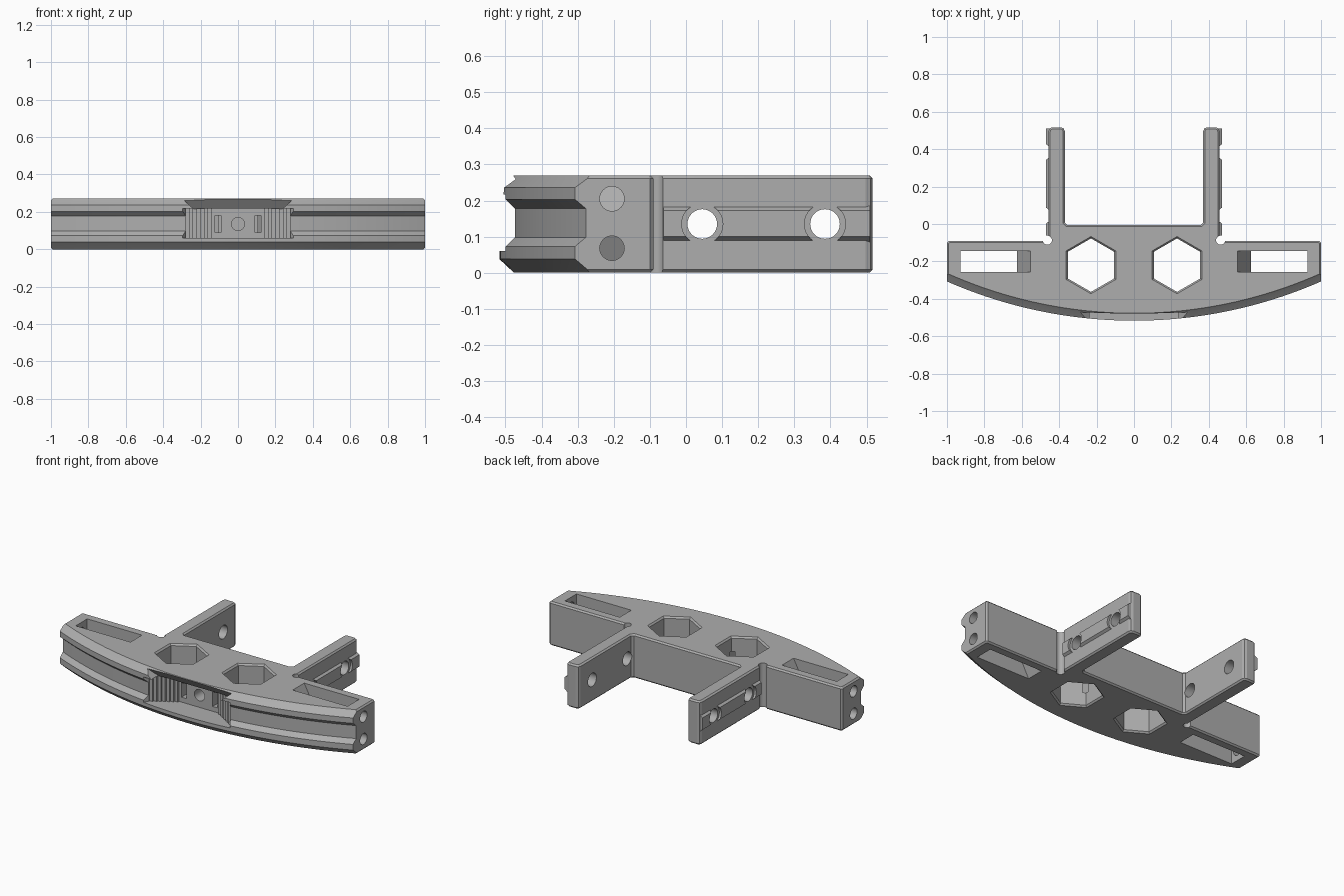
import bpy, bmesh, math
from mathutils import Vector, Matrix

cube = bpy.data.objects.get("Cube")
if cube:
    bpy.data.objects.remove(cube, do_unlink=True)

grey = bpy.data.materials.new("plain grey")
grey.use_nodes = True
grey.diffuse_color = (0.42, 0.42, 0.42, 1)
grey.node_tree.nodes["Principled BSDF"].inputs["Base Color"].default_value = (0.42, 0.42, 0.42, 1)

H = 0.27          # overall height
MID = H / 2


def loft(name, rings):
    """Closed solid through rings of equal point count."""
    bm = bmesh.new()
    loops = [[bm.verts.new(p) for p in ring] for ring in rings]
    n = len(loops[0])
    for a, b in zip(loops, loops[1:]):
        for i in range(n):
            j = (i + 1) % n
            bm.faces.new((a[i], a[j], b[j], b[i]))
    bm.faces.new(loops[0][::-1])
    bm.faces.new(loops[-1])
    bmesh.ops.recalc_face_normals(bm, faces=bm.faces[:])
    mesh = bpy.data.meshes.new(name)
    bm.to_mesh(mesh)
    bm.free()
    ob = bpy.data.objects.new(name, mesh)
    mesh.materials.append(grey)
    bpy.context.scene.collection.objects.link(ob)
    return ob


def circle(r, n, axis, centre, turn=0.0):
    """Ring of points around the given axis."""
    rot = Vector((0, 0, 1)).rotation_difference(Vector(axis)).to_matrix()
    pts = []
    for i in range(n):
        a = turn + math.tau * i / n
        pts.append(Vector(centre) + rot @ Vector((r * math.cos(a), r * math.sin(a), 0)))
    return pts


def rod(start, end, r, n=32):
    axis = (Vector(end) - Vector(start)).normalized()
    return loft("cutter", [circle(r, n, axis, start), circle(r, n, axis, end)])


def prism_z(points, z0, z1):
    return loft("cutter", [[(x, y, z) for x, y in points] for z in (z0, z1)])


def prism_y(name, points, y0, y1):
    return loft(name, [[(x, y, z) for x, z in points] for y in (y0, y1)])


def cut(ob, cutter):
    cutter.hide_render = True
    mod = ob.modifiers.new("cut", "BOOLEAN")
    mod.operation = "DIFFERENCE"
    mod.solver = "EXACT"
    mod.object = cutter
    bpy.ops.object.select_all(action="DESELECT")
    bpy.context.view_layer.objects.active = ob
    ob.select_set(True)
    bpy.ops.object.modifier_apply(modifier=mod.name)
    bpy.data.objects.remove(cutter, do_unlink=True)


def inset(points, dists):
    """Move each edge of a counter-clockwise outline inward by its own distance."""
    n = len(points)
    lines = []
    for i in range(n):
        p, q = Vector(points[i]), Vector(points[(i + 1) % n])
        d = (q - p).normalized()
        normal = Vector((-d.y, d.x))
        lines.append((normal, normal.dot(p) + dists[i]))
    out = []
    for i in range(n):
        (a, c), (b, e) = lines[i - 1], lines[i]
        det = a.x * b.y - a.y * b.x
        out.append(((c * b.y - e * a.y) / det, (a.x * e - b.x * c) / det))
    return out


# Plan outline: curved front, stepped wings, two rear arms
SEGS = 48
radius = (1 + 0.21 ** 2) / (2 * 0.21)
half = math.asin(1 / radius)
arc = []
for i in range(SEGS + 1):
    a = -half + 2 * half * i / SEGS
    arc.append((radius * math.sin(a), radius - 0.517 - radius * math.cos(a)))
side = [(1, -0.1), (0.99, -0.09), (0.457, -0.09), (0.457, 0.497), (0.451, 0.511),
        (0.437, 0.517), (0.39, 0.517), (0.376, 0.511), (0.37, 0.497),
        (0.37, 0.008), (0.357, -0.005)]
outline = arc + side + [(-x, y) for x, y in reversed(side)]

# Levels: height, front inset, inset of all other edges
levels = [(0, 0.04, 0.009), (0.009, 0.031, 0), (0.038, 0, 0), (0.073, 0, 0),
          (0.098, 0.027, 0), (0.178, 0.027, 0), (0.203, 0, 0), (0.236, 0, 0),
          (0.261, 0.031, 0), (H, 0.04, 0.009)]
rings = []
for z, front, other in levels:
    dists = [front if i < SEGS else other for i in range(len(outline))]
    rings.append([(x, y, z) for x, y in inset(outline, dists)])
body = loft("bumper_body", rings)

# Front pocket with stepped grip walls
TEETH = 8
steps = [(0.315, -0.6), (0.315, -0.53), (0.28, -0.475)]
x, y = steps[-1]
for i in range(TEETH):
    y += 0.0125
    steps.append((x, y))
    x -= 0.02
    steps.append((x, y))
pocket = steps + [(-px, py) for px, py in reversed(steps)]
cut(body, prism_z(pocket, 0.06, 0.217))

# Sloped upper lip of the pocket
lip = []
for z, w, back in ((0.214, 0.235, -0.435), (0.28, 0.31, -0.488)):
    lip.append([(-w, -0.6, z), (w, -0.6, z), (w, back, z), (-w, back, z)])
cut(body, loft("cutter", lip))

# Central screw hole
cut(body, rod((0, -0.45, MID), (0, -0.26, MID), 0.035))

for s in (1, -1):
    # Hexagonal well with chamfered rims
    hexes = [circle(r, 6, (0, 0, 1), (s * 0.23, -0.22, z), math.pi / 6)
             for z, r in ((-0.01, 0.163), (0.01, 0.143), (H - 0.01, 0.143), (H + 0.01, 0.163))]
    cut(body, loft("cutter", hexes))

    # Narrow passage from pocket to well
    passage = [(s * 0.09, 0.09), (s * 0.123, 0.09), (s * 0.123, 0.18), (s * 0.09, 0.18)]
    cut(body, prism_y("cutter", passage, -0.42, -0.27))

    # Wing slot with wedge-shaped inner wall
    slot = [(s * 0.548, -0.01), (s * 0.927, -0.01), (s * 0.927, H + 0.01),
            (s * 0.548, H + 0.01), (s * 0.625, MID)]
    cut(body, prism_y("cutter", slot, -0.257, -0.145))

    # Wing end holes
    for z in (0.068, 0.205):
        cut(body, rod((s * 1.05, -0.205, z), (s * 0.9, -0.205, z), 0.034))

    # Relief groove where arm meets wing
    cut(body, rod((s * 0.463, -0.087, -0.05), (s * 0.463, -0.087, H + 0.05), 0.024))

    # Raised rail on the arm's outer face
    rail = prism_y("left_arm_rail" if s > 0 else "right_arm_rail",
                   [(s * 0.445, 0.08), (s * 0.471, 0.1), (s * 0.471, 0.173), (s * 0.445, 0.19)],
                   -0.062, 0.51)

    # Arm bolt holes
    for y in (0.045, 0.385):
        cut(rail, rod((s * 0.43, y, MID), (s * 0.5, y, MID), 0.057))
        cut(body, rod((s * 0.3, y, MID), (s * 0.55, y, MID), 0.041))

# Smooth round surfaces, keep corners crisp
for ob in bpy.context.scene.collection.objects:
    if ob.type == "MESH":
        bpy.ops.object.select_all(action="DESELECT")
        ob.select_set(True)
        bpy.context.view_layer.objects.active = ob
        bpy.ops.object.shade_smooth_by_angle(angle=math.radians(20))
